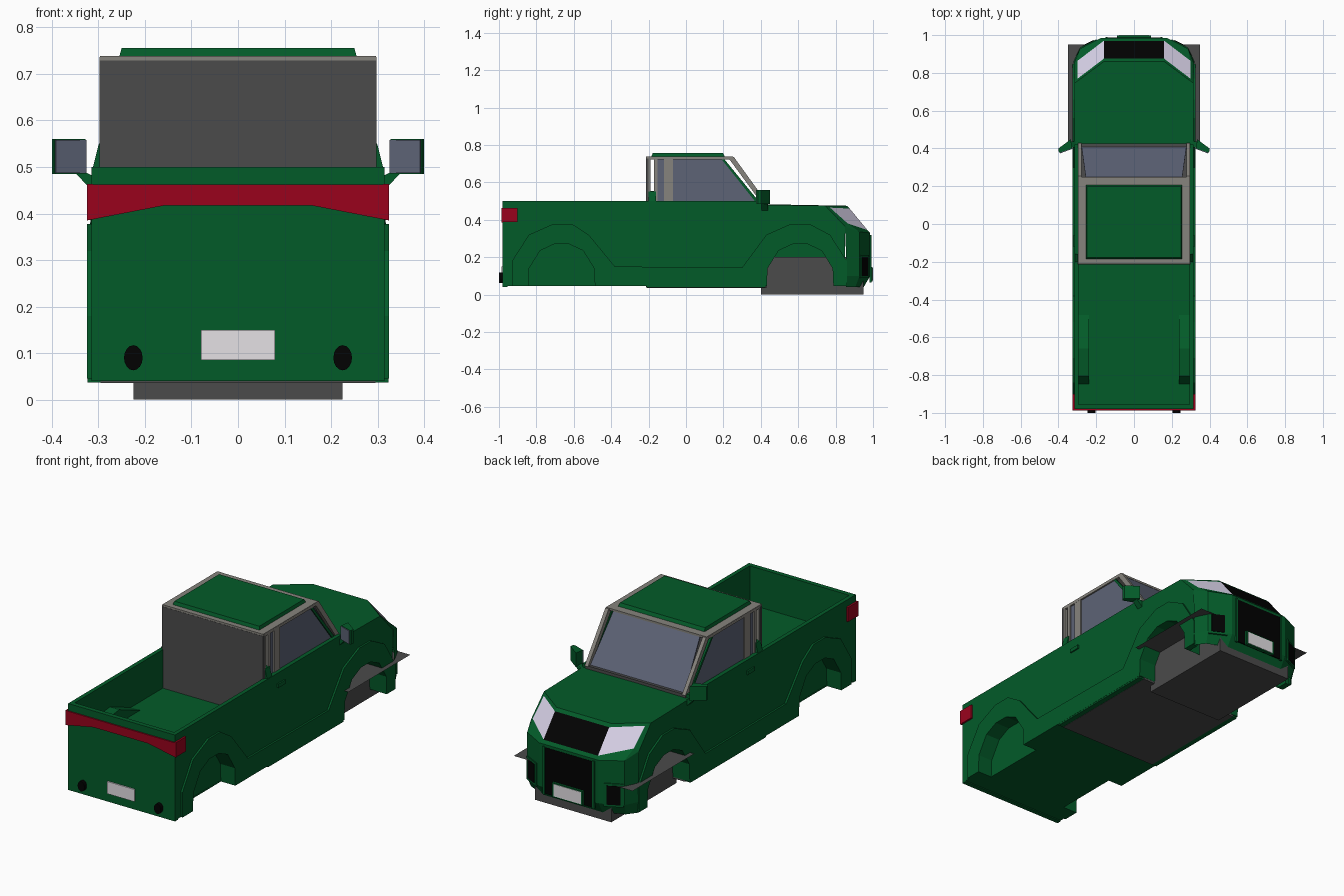
import bpy, bmesh, math
from mathutils import Vector

cube = bpy.data.objects.get("Cube")
if cube:
    bpy.data.objects.remove(cube, do_unlink=True)


def material(name, *rgb):
    m = bpy.data.materials.new(name)
    m.use_nodes = True
    m.diffuse_color = (*rgb, 1)
    m.node_tree.nodes["Principled BSDF"].inputs["Base Color"].default_value = (*rgb, 1)
    return m


GREEN = material("green_paint", .0008, .104, .022)
RED = material("red_lamp", .32, .0008, .012)
GLASS = material("blue_grey_glass", .11, .125, .18)
TRIM = material("warm_grey_trim", .24, .23, .205)
GREY = material("dark_grey", .07, .07, .07)
WHITE = material("plate_white", .78, .75, .78)
LENS = material("lamp_lens", .75, .7, .88)
BLACK = material("black", .0005, .0005, .0005)


def build(name, verts, faces, mats, mirror=False, thick=0, slots=None):
    me = bpy.data.meshes.new(name)
    me.from_pydata(verts, [], faces)
    for m in mats:
        me.materials.append(m)
    if slots:
        me.polygons.foreach_set("material_index", slots)
    bm = bmesh.new()
    bm.from_mesh(me)
    bmesh.ops.recalc_face_normals(bm, faces=bm.faces)
    bm.to_mesh(me)
    bm.free()
    ob = bpy.data.objects.new(name, me)
    bpy.context.collection.objects.link(ob)
    if thick:
        s = ob.modifiers.new("thickness", 'SOLIDIFY')
        s.thickness = thick
        s.offset = 0
    if mirror:
        ob.modifiers.new("mirror", 'MIRROR').merge_threshold = .0005
    return ob


def prism(name, pts, axis, a, b, mat, mirror=False, open_end=False):
    """Extrude a 2D outline along an axis; open_end leaves the far cap and base off."""
    place = {'x': lambda p, d: (d, p[0], p[1]),
             'y': lambda p, d: (p[0], d, p[1]),
             'z': lambda p, d: (p[0], p[1], d)}[axis]
    n = len(pts)
    verts = [place(p, a) for p in pts] + [place(p, b) for p in pts]
    sides = n - 1 if open_end else n
    faces = [tuple(range(n))]
    faces += [(i, (i + 1) % n, n + (i + 1) % n, n + i) for i in range(sides)]
    if not open_end:
        faces.append(tuple(range(n, 2 * n)))
    return build(name, verts, faces, [mat], mirror)


def box(name, x, y, z, mat, mirror=False):
    outline = [(x[0], y[0]), (x[1], y[0]), (x[1], y[1]), (x[0], y[1])]
    return prism(name, outline, 'z', z[0], z[1], mat, mirror)


def hull(name, pts, mat, mirror=False):
    ob = build(name, pts, [], [mat], mirror)
    bm = bmesh.new()
    bm.from_mesh(ob.data)
    bmesh.ops.convex_hull(bm, input=bm.verts)
    bmesh.ops.recalc_face_normals(bm, faces=bm.faces)
    bm.to_mesh(ob.data)
    bm.free()
    return ob


def arch(c):
    """Wheel opening outline around centre c, rear to front."""
    half = [(.178, .045), (.174, .14), (.115, .235), (.04, .27)]
    return [(c - d, z) for d, z in half] + [(c + d, z) for d, z in reversed(half)]


REAR, FRONT = -.665, .61
openings = arch(REAR) + arch(FRONT)

# Body sides with wheel openings, and the raised flares and sill
prism("body_side", [(-.975, .045)] + openings +
      [(.85, .045), (.85, .365), (.745, .475), (.42, .48), (.42, .5), (-.975, .5)],
      'x', .293, .315, GREEN, True)
flare = [(.86, .18), (.77, .32), (.66, .378), (.56, .378), (.43, .32), (.3, .145),
         (-.38, .15), (-.52, .32), (-.61, .378), (-.71, .378), (-.84, .32), (-.93, .18)]
prism("wheel_flare", [(-.93, .045)] + openings + [(.86, .045)] + flare,
      'x', .312, .325, GREEN, True)
prism("rear_wheel_well", arch(REAR), 'x', .24, .314, GREEN, True, True)
prism("front_wheel_well", arch(FRONT), 'x', .2, .314, GREEN, True, True)
box("sill", (.295, .324), (-.21, .425), (.037, .05), GREEN, True)

# Cargo bed with closed underside
box("bed_floor", (-.3, .3), (-.96, -.21), (.285, .295), GREEN)
box("tailgate", (-.315, .315), (-.98, -.955), (.04, .5), GREEN)
prism("bed_hump", [(-.85, .29), (-.805, .35), (-.66, .365), (-.47, .29)],
      'x', .238, .3, GREEN, True)
box("bed_underside", (-.241, .241), (-.96, -.21), (.045, .052), GREEN)
box("underside_rear_corner", (.24, .3), (-.96, -.843), (.045, .052), GREEN, True)
box("underside_front_corner", (.24, .3), (-.487, -.21), (.045, .052), GREEN, True)

# Rear lamps, plate and exhausts
prism("rear_lamp_band", [(-.325, .385), (-.16, .417), (.16, .417), (.325, .385),
                         (.325, .462), (-.325, .462)], 'y', -.987, -.978, RED)
box("rear_lamp_side", (.312, .325), (-.987, -.9), (.387, .464), RED, True)
box("rear_plate", (-.08, .08), (-.987, -.979), (.085, .15), WHITE)
ring = [(.225 + .02 * math.cos(i * math.tau / 16), .09 + .027 * math.sin(i * math.tau / 16))
        for i in range(16)]
prism("exhaust", ring, 'y', -1, -.97, BLACK, True)

# Bonnet and nose, with lens and black band as faces
nose = [(0, .42, .483), (.315, .42, .48),
        (0, .86, .475), (.16, .86, .475), (.315, .745, .475),
        (0, .875, .46), (.16, .875, .46), (.298, .77, .465),
        (0, .97, .345), (.16, .97, .345), (.298, .865, .38),
        (0, .985, .33), (.175, .985, .33), (.318, .85, .365),
        (0, .985, .1), (.175, .985, .1), (.322, .86, .1),
        (0, .95, .04), (.175, .95, .04), (.318, .855, .04),
        (.286, .928, .335), (.288, .928, .1), (.28, .905, .04)]
nose_faces = [(0, 1, 4, 3, 2), (2, 3, 6, 5), (3, 4, 7, 6), (8, 9, 12, 11),
              (9, 10, 20, 12), (10, 13, 20), (7, 4, 13, 10), (11, 12, 15, 14),
              (12, 20, 21, 15), (20, 13, 16, 21), (14, 15, 18, 17),
              (15, 21, 22, 18), (21, 16, 19, 22), (5, 6, 9, 8), (6, 7, 10, 9)]
build("nose", nose, nose_faces, [GREEN, BLACK, LENS], True, slots=[0] * 13 + [1, 2])

# Grille, front plate and fog lamps
box("grille", (-.14, .14), (.98, .987), (.07, .315), BLACK)
box("grille_frame", (.14, .152), (.98, .991), (.065, .32), GREEN, True)
box("front_plate_holder", (-.09, .09), (.98, .998), (.07, .147), GREEN)
box("front_plate", (-.08, .08), (.99, 1), (.076, .141), WHITE)

inner, outer = Vector((.175, .985, 0)), Vector((.287, .928, 0))
outward = Vector((.45, .89, 0))


def fog(name, t0, t1, z0, z1, depth, mat):
    pts = [inner.lerp(outer, t) + outward * d + Vector((0, 0, z))
           for t in (t0, t1) for d in (-.01, depth) for z in (z0, z1)]
    hull(name, pts, mat, True)


fog("fog_lamp_frame", .2, .97, .088, .212, .005, GREEN)
fog("fog_lamp", .32, .86, .1, .2, .008, BLACK)

# Underbody
box("engine_block", (-.225, .225), (.4, .95), (0, .2), GREY)
build("splash_plate", [(-.35, .43, .2), (.35, .43, .2), (.35, .95, .2), (-.35, .95, .2)],
      [(0, 1, 2, 3)], [GREY])
box("cab_floor", (-.295, .295), (-.21, .43), (.036, .046), GREY)
box("cab_back_wall", (-.298, .298), (-.214, -.2), (.04, .729), GREY)
box("cowl", (-.295, .295), (.395, .425), (.47, .497), GREY)


# Upright cab sides
def cab_panel(name, pts, mat, thick=.012, x=.29):
    build(name, [(x, y, z) for y, z in pts], [tuple(range(len(pts)))], [mat], True, thick)


def post(name, y0, y1, mat):
    cab_panel(name, [(y0, .495), (y1, .495), (y1, .732), (y0, .732)], mat, .014)


cab_panel("side_glass", [(-.155, .495), (.38, .495), (.19, .728), (-.155, .728)], GLASS, .006, .286)
cab_panel("window_edge", [(.372, .495), (.392, .495), (.2, .73), (.185, .73)], GREEN)
cab_panel("windscreen_pillar", [(.4, .495), (.43, .495), (.255, .737), (.222, .737)], TRIM, .02, .287)
cab_panel("roof_rail", [(-.213, .722), (.24, .722), (.23, .736), (-.213, .736)], TRIM, .015)
post("rear_pillar", -.213, -.19, TRIM)
post("rear_window_edge", -.17, -.152, TRIM)
post("door_pillar", -.118, -.07, TRIM)
hull("rear_quarter_panel", [(x, y, z) for y in (-.2, -.16)
                            for x, z in ((.285, .495), (.313, .495), (.285, .555), (.299, .55))],
     GREEN, True)

build("windscreen", [(-.278, .41, .49), (.278, .41, .49), (.255, .243, .73), (-.255, .243, .73)],
      [(0, 1, 2, 3)], [GLASS], thick=.006)

# Roof
box("roof_frame", (-.297, .297), (-.213, .25), (.728, .739), TRIM)
hull("roof_panel", [(sx * w, y, z) for sx in (-1, 1)
                    for w, y, z in ((.255, -.185, .738), (.255, .208, .738),
                                    (.25, -.178, .756), (.25, .198, .756))], GREEN)

# Door handles and wing mirrors
box("door_handle", (.31, .323), (-.12, -.06), (.425, .445), GREEN, True)
prism("mirror_shell", [(.328, .4), (.395, .378), (.4, .385), (.4, .4), (.335, .448)],
      'z', .485, .56, GREEN, True)
prism("mirror_glass", [(.326, .398), (.391, .374), (.393, .379), (.328, .403)],
      'z', .487, .558, GLASS, True)
hull("mirror_arm", [(.31, y, z) for y in (.405, .44) for z in (.445, .48)] +
     [(x, y, .49) for x in (.33, .352) for y in (.405, .435)], GREEN, True)
